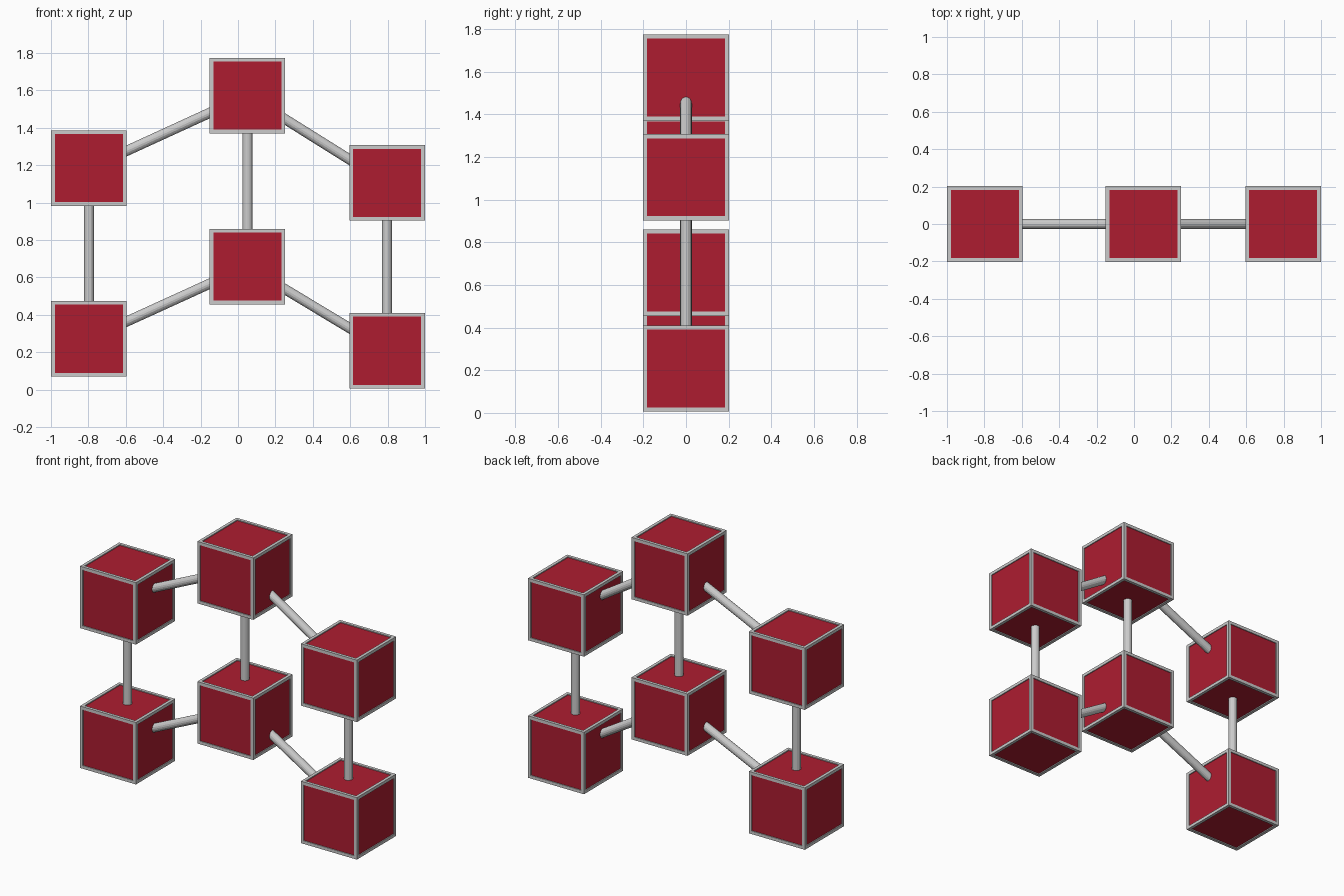
import bpy
from mathutils import Vector, Matrix

if "Cube" in bpy.data.objects:
    bpy.data.objects.remove(bpy.data.objects["Cube"])

SIZE = 0.404      # outer size of a framed cube
BAR = 0.02        # thickness of the edge trim
ROD_R = 0.027

red = bpy.data.materials.new("red")
red.diffuse_color = (0.42, 0.012, 0.03, 1)
red.use_nodes = True
red.node_tree.nodes["Principled BSDF"].inputs["Base Color"].default_value = red.diffuse_color


def box(name, loc, dims):
    bpy.ops.mesh.primitive_cube_add(size=1, location=loc)
    ob = bpy.context.object
    ob.name = name
    ob.data.transform(Matrix.Diagonal((*dims, 1)))
    return ob


def framed_cube(tag, c):
    # red body with slightly eased edges
    body = box(f"{tag}_body", c, [SIZE - 0.012] * 3)
    body.data.materials.append(red)
    bev = body.modifiers.new("eased", 'BEVEL')
    bev.width, bev.segments = 0.012, 2
    # twelve grey trim bars along the edges
    h = (SIZE - BAR) / 2
    bars = []
    for axis in range(3):
        for s in (-h, h):
            for t in (-h, h):
                off = [0, 0, 0]
                off[(axis + 1) % 3], off[(axis + 2) % 3] = s, t
                dims = [BAR] * 3
                dims[axis] = SIZE
                bars.append(box(f"{tag}_trim", c + Vector(off), dims))
    bpy.ops.object.select_all(action='DESELECT')
    for b in bars:
        b.select_set(True)
    bpy.context.view_layer.objects.active = bars[0]
    bpy.ops.object.join()
    bars[0].name = f"{tag}_edge_trim"


def rod(name, a, b):
    d = b - a
    bpy.ops.mesh.primitive_cylinder_add(vertices=16, radius=ROD_R, depth=d.length,
                                        location=(a + b) / 2)
    ob = bpy.context.object
    ob.name = name
    ob.rotation_mode = 'QUATERNION'
    ob.rotation_quaternion = d.to_track_quat('Z', 'Y')


# cube centres: three columns, lower and upper rows
lower = {"left": Vector((-0.797, 0, 0.272)),
         "middle": Vector((0.05, 0, 0.658)),
         "right": Vector((0.797, 0, 0.208))}
upper = {"left": Vector((-0.797, 0, 1.184)),
         "middle": Vector((0.05, 0, 1.572)),
         "right": Vector((0.797, 0, 1.105))}

for row, cubes in (("lower", lower), ("upper", upper)):
    for side, c in cubes.items():
        framed_cube(f"{row}_{side}_cube", c)
    # sloping rods to the middle cube
    for side in ("left", "right"):
        rod(f"{row}_{side}_rod", cubes[side], cubes["middle"])

# upright rods joining the rows
for side in lower:
    rod(f"{side}_upright_rod", lower[side], upper[side])
